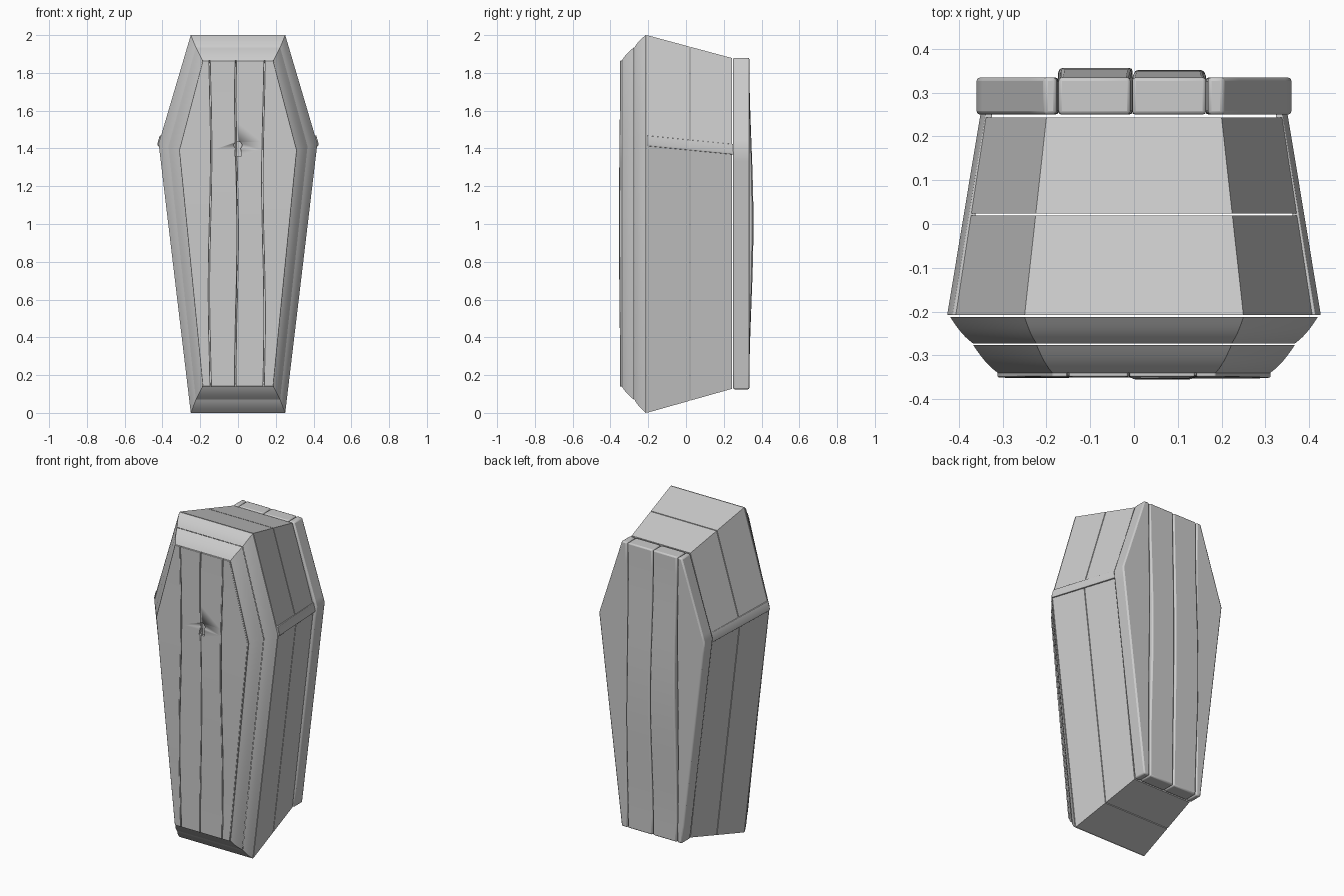
import bpy, bmesh, math

if "Cube" in bpy.data.objects:
    bpy.data.objects.remove(bpy.data.objects["Cube"])

GREY = (0.6, 0.6, 0.6, 1.0)
mat = bpy.data.materials.new("plain grey")
mat.use_nodes = True
mat.diffuse_color = GREY
mat.node_tree.nodes["Principled BSDF"].inputs["Base Color"].default_value = GREY


def loft(name, rows, closed=False, bevel=0.0, angle=35):
    """Skin equal-length closed loops; closed joins the last loop to the first."""
    bm = bmesh.new()
    loops = [[bm.verts.new(p) for p in row] for row in rows]
    pairs = list(zip(loops, loops[1:]))
    if closed:
        pairs.append((loops[-1], loops[0]))
    else:
        bm.faces.new(loops[0])
        bm.faces.new(loops[-1])
    for a, b in pairs:
        for i in range(len(a)):
            j = (i + 1) % len(a)
            bm.faces.new((a[i], a[j], b[j], b[i]))
    bmesh.ops.recalc_face_normals(bm, faces=bm.faces)
    mesh = bpy.data.meshes.new(name)
    bm.to_mesh(mesh)
    bm.free()
    mesh.shade_smooth()
    mesh.set_sharp_from_angle(angle=math.radians(angle))
    mesh.materials.append(mat)
    ob = bpy.data.objects.new(name, mesh)
    bpy.context.collection.objects.link(ob)
    if bevel:
        m = ob.modifiers.new("soft edges", "BEVEL")
        m.width, m.segments, m.limit_method = bevel, 2, "ANGLE"
    return ob


# Outline = (top half-width, middle half-width, bottom half-width, z top, z middle, z bottom)
RIM = (0.25, 0.42, 0.25, 2.0, 1.425, 0.0)
STEP = (0.223, 0.368, 0.223, 1.935, 1.41, 0.07)
PANEL = (0.187, 0.312, 0.187, 1.865, 1.39, 0.14)
REAR = (0.20, 0.345, 0.20, 1.878, 1.40, 0.128)
BACK = (0.205, 0.36, 0.205, 1.88, 1.40, 0.125)
Y_RIM, Y_REAR = -0.208, 0.245


def mix(a, b, t):
    return tuple(p + (q - p) * t for p, q in zip(a, b))


def shrink(h, d):
    return (h[0] - d, h[1] - d, h[2] - d, h[3] - d, h[4], h[5] + d)


def outline(h, y):
    half = [(h[0], h[3]), (h[1], h[4]), (h[2], h[5])]
    return [(x, y, z) for x, z in half] + [(-x, y, z) for x, z in reversed(half)]


def half_width(h, z):
    if z > h[4]:
        return h[1] + (h[0] - h[1]) * (z - h[4]) / (h[3] - h[4])
    return h[2] + (h[1] - h[2]) * (z - h[5]) / (h[4] - h[5])


# Two hollow wall sections with a thin joint between them
for name, y0, y1 in (("front_wall", Y_RIM, 0.019), ("rear_wall", 0.024, Y_REAR - 0.002)):
    h0, h1 = (mix(RIM, REAR, (y - Y_RIM) / (Y_REAR - Y_RIM)) for y in (y0, y1))
    loft(name, [outline(h0, y0), outline(h1, y1),
                outline(shrink(h1, 0.025), y1), outline(shrink(h0, 0.025), y0)], True, angle=20)

# Two stepped mouldings round the lid, each slightly rounded
for name, h0, h1, y0, y1 in (("outer_moulding", RIM, STEP, -0.213, -0.273),
                             ("inner_moulding", STEP, PANEL, -0.276, -0.340)):
    rows = []
    for i in range(7):
        t = i / 6
        rows.append(outline(mix(h0, h1, t), y0 + (y1 - y0) * t - 0.006 * math.sin(math.pi * t)))
    rows.append(outline(h1, y1 + 0.03))
    rows.append(outline(shrink(h0, 0.05), y0))
    loft(name, rows, True)


def planks(prefix, h, seams, y_in, y_out, bulges, wave, bevel):
    """Upright boards filling an outline, parted by slightly wavy seams."""
    zs = sorted({h[5] + (h[3] - h[5]) * i / 16 for i in range(17)} | {h[4]})
    edges = [-1] + seams + [1]
    made = []
    for n in range(len(edges) - 1):
        rows = []
        for z in zs:
            w = half_width(h, z)
            sway = [wave * math.sin(z * 4.3 + k * 1.9) for k in (n, n + 1)]
            left = max(-w, edges[n] + sway[0] + 0.002)
            right = min(w, edges[n + 1] + sway[1] - 0.002)
            swell = math.sin(math.pi * (z - h[5]) / (h[3] - h[5])) ** 2
            y = y_out + bulges[n] * swell
            rows.append([(left, y_in, z), (right, y_in, z), (right, y, z), (left, y, z)])
        made.append(loft(f"{prefix}_{n + 1}", rows, bevel=bevel))
    return made


# Lid boards and back boards
lid = planks("lid_board", PANEL, [-0.148, -0.008, 0.135], -0.325, -0.349,
             [-0.003, -0.002, -0.006, -0.004], 0.006, 0.003)
planks("back_board", BACK, [-0.173, -0.004, 0.164], 0.25, 0.335,
       [0.0, 0.022, 0.017, 0.0], 0.003, 0.008)

# Keyhole cut into the lid boards
arc = [math.radians(-50 + 280 * i / 16) for i in range(17)]
shape = [(0.021 * math.cos(a), 1.417 + 0.021 * math.sin(a)) for a in arc]
shape += [(-0.02, 1.36), (0.02, 1.36)]
cutter = loft("keyhole_cutter", [[(x, y, z) for x, z in shape] for y in (-0.4, -0.336)])
cutter.hide_render = True
cutter.hide_viewport = True
for board in lid[1:3]:
    m = board.modifiers.new("keyhole", "BOOLEAN")
    m.operation, m.object, m.solver = "DIFFERENCE", cutter, "EXACT"

# Straps wrapped over the widest corner on both sides
section = [(0.005, -0.012), (0.007, 0.0), (-0.005, 0.043), (-0.02, 0.043), (-0.015, -0.012)]
for side, s in (("left", 1), ("right", -1)):
    rows = []
    for y in (-0.208, 0.262):
        h = mix(RIM, REAR, (y - Y_RIM) / (Y_REAR - Y_RIM))
        z_mid = h[4] - 0.02 * (y - Y_RIM) / (Y_REAR - Y_RIM)
        rows.append([(s * (h[1] + dx), y, z_mid + dz) for dx, dz in section])
    loft(f"{side}_strap", rows, bevel=0.002, angle=30)
